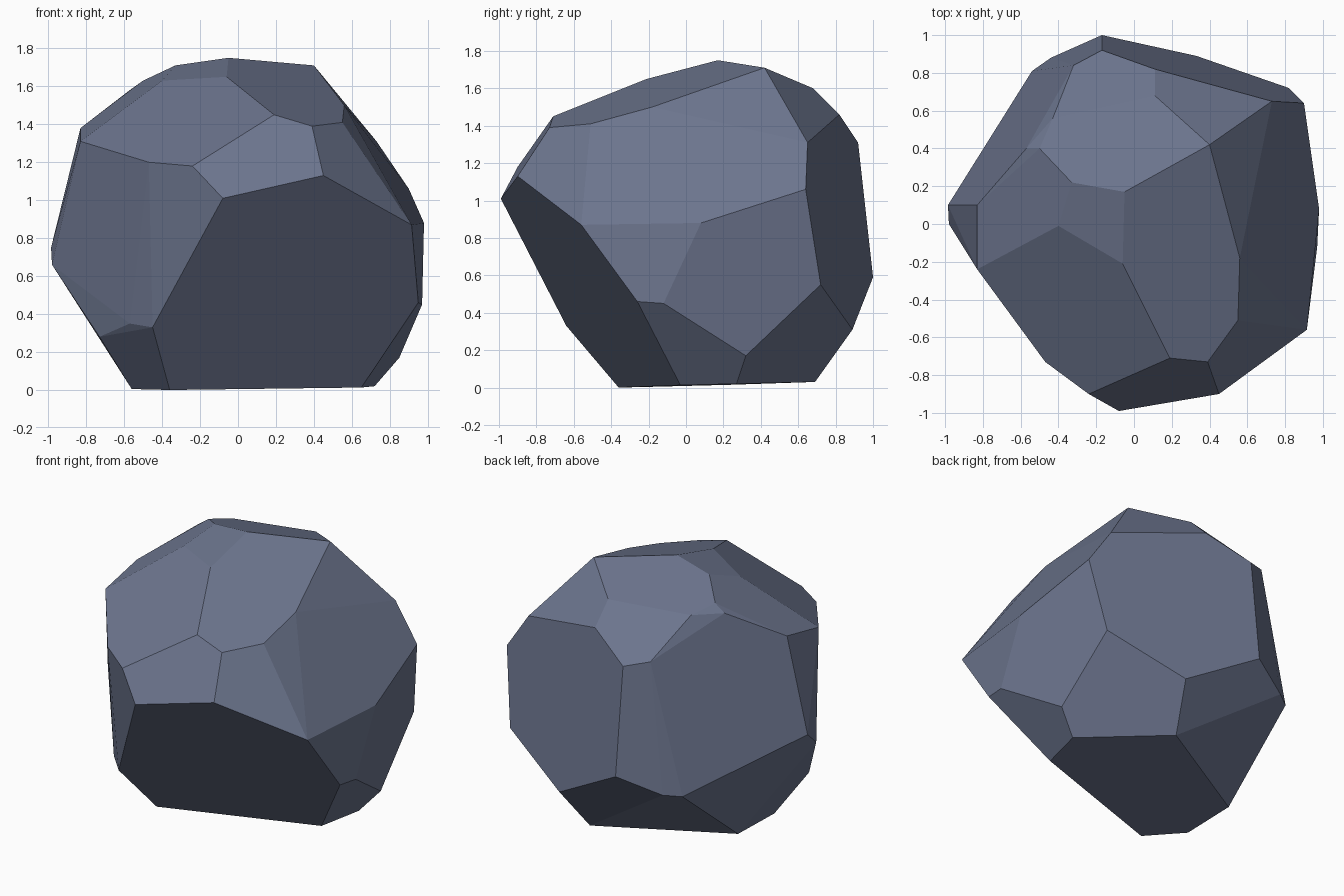
import bpy
import bmesh
import math

# Corner points of the faceted boulder, grouped by region
crown = [(-.05, .17, 1.75), (.40, .42, 1.71), (-.33, .22, 1.71), (-.50, .40, 1.63),
         (-.57, .40, 1.58), (-.06, -.21, 1.65), (-.40, -.01, 1.63), (.56, -.18, 1.50),
         (.11, .68, 1.60), (-.43, .56, 1.59)]
front = [(-.08, -.99, 1.01), (.45, -.90, 1.13), (.39, -.73, 1.39), (.19, -.71, 1.45),
         (-.24, -.90, 1.18), (-.47, -.73, 1.20), (.55, -.51, 1.41),
         (-.45, -.64, .33), (-.57, -.52, .35)]
left = [(-.83, -.24, 1.31), (-.83, .10, 1.38), (-.985, .10, .75), (-.98, 0, .66),
        (-.73, -.28, .28)]
right = [(.915, -.56, .87), (.98, .08, .88), (.73, .65, 1.31), (.90, .64, 1.06),
         (.95, -.26, .46), (.97, -.12, .45), (.85, .32, .17), (.82, .72, .55)]
back = [(-.17, 1.0, .59), (-.17, .92, 1.31), (.11, .82, 1.46), (-.32, .84, 1.35),
        (.33, .89, .31), (-.54, .81, .48), (-.44, .88, .49)]
base = [(.72, .27, .02), (.65, -.03, .013), (-.36, -.36, 0), (-.56, -.15, .005),
        (-.56, .24, .015), (.24, .69, .03)]

# Wrap the points in a convex hull and merge nearly flat neighbours
bm = bmesh.new()
for p in crown + front + left + right + back + base:
    bm.verts.new(p)
hull = bmesh.ops.convex_hull(bm, input=bm.verts[:])
loose = [v for v in bm.verts if not v.link_faces]
bmesh.ops.delete(bm, geom=loose, context='VERTS')
bmesh.ops.dissolve_limit(bm, angle_limit=math.radians(4), verts=bm.verts[:], edges=bm.edges[:])
bmesh.ops.recalc_face_normals(bm, faces=bm.faces[:])

mesh = bpy.data.meshes.new("boulder")
bm.to_mesh(mesh)
bm.free()
boulder = bpy.data.objects.new("boulder", mesh)
bpy.context.collection.objects.link(boulder)

# Single slate colour
slate = bpy.data.materials.new("slate blue grey")
slate.diffuse_color = (.15, .178, .27, 1)
mesh.materials.append(slate)
